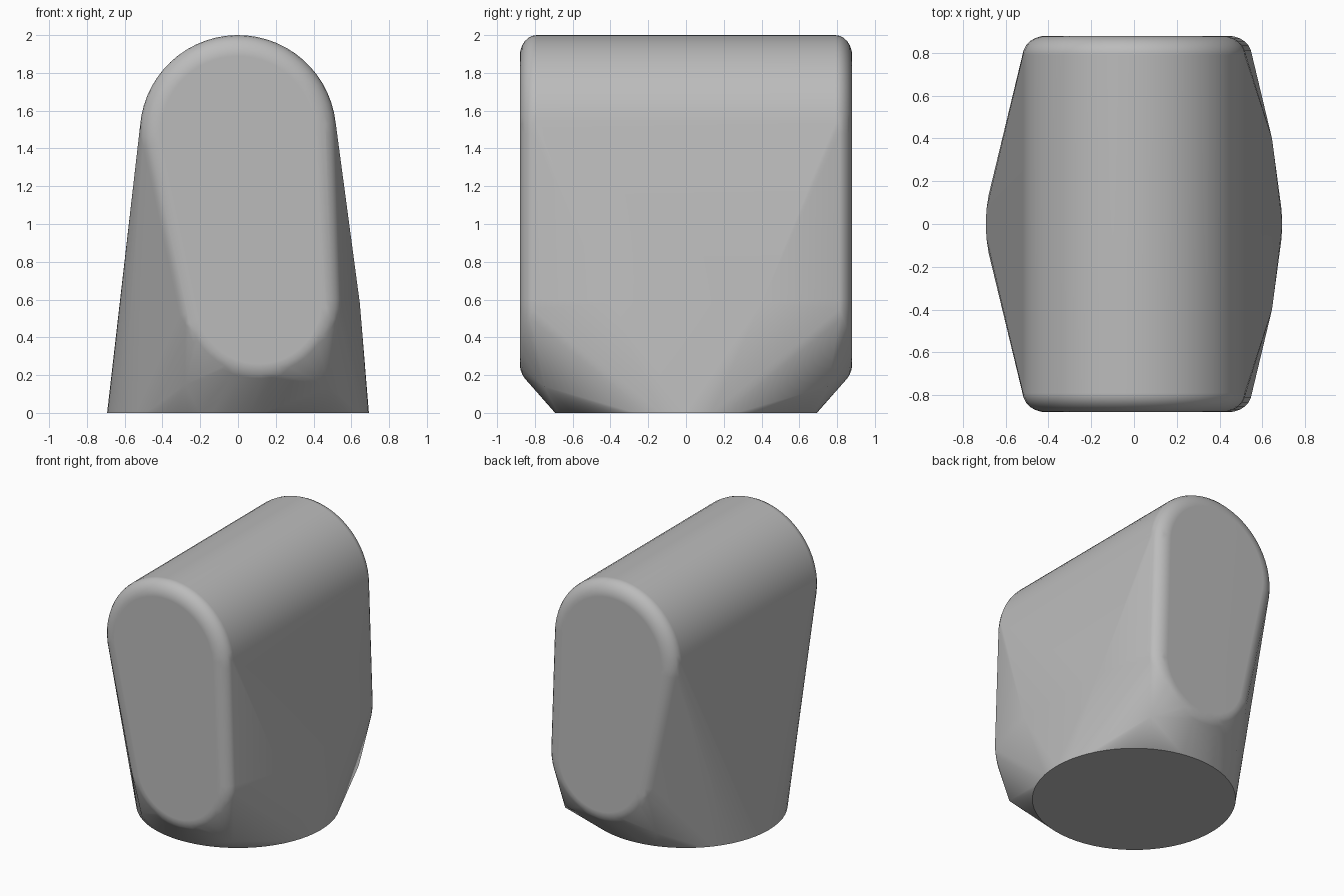
import bpy, bmesh, math

cube = bpy.data.objects.get("Cube")
if cube:
    bpy.data.objects.remove(cube)

# Single grey finish
grey = bpy.data.materials.new("matte_grey")
grey.use_nodes = True
colour = (0.5, 0.5, 0.5, 1)
grey.diffuse_color = colour
grey.node_tree.nodes["Principled BSDF"].inputs["Base Color"].default_value = colour

bm = bmesh.new()


def arc(cx, cz, radius, y, start, end, steps):
    """Points of an arc in a plane facing the front."""
    for i in range(steps + 1):
        a = math.radians(start + (end - start) * i / steps)
        bm.verts.new((cx + radius * math.cos(a), y, cz + radius * math.sin(a)))


# Round foot
for i in range(64):
    a = math.tau * i / 64
    bm.verts.new((0.693 * math.cos(a), 0.693 * math.sin(a), 0))

for side in (-1, 1):
    # Leaning end with a rounded rim: wide arc at the top, narrower one below
    for k in range(7):
        a = math.radians(90 * k / 6)
        inset = 0.11 * (1 - math.cos(a))
        y = side * (0.79 + 0.09 * math.sin(a))
        arc(0, 1.48, 0.52 - inset, y, -6, 188, 32)
        arc(0.11, 0.59, 0.44 - inset, y, 182, 362, 24)
    # Lower corners and the shoulder on the left flank
    bm.verts.new((-0.28, side * 0.75, 0.15))
    bm.verts.new((0.48, side * 0.75, 0.14))
    bm.verts.new((0.645, side * 0.4, 0.58))

# Wrap everything in one tight skin
hull = bmesh.ops.convex_hull(bm, input=bm.verts[:])
inside = {v for v in hull["geom_interior"] + hull["geom_unused"]
          if isinstance(v, bmesh.types.BMVert)}
bmesh.ops.delete(bm, geom=list(inside), context='VERTS')
bmesh.ops.dissolve_limit(bm, angle_limit=math.radians(0.5),
                         verts=bm.verts[:], edges=bm.edges[:])
bmesh.ops.recalc_face_normals(bm, faces=bm.faces[:])

mesh = bpy.data.meshes.new("rounded_block")
bm.to_mesh(mesh)
bm.free()
mesh.materials.append(grey)
block = bpy.data.objects.new("rounded_block", mesh)
bpy.context.collection.objects.link(block)

# Smooth rims, crisp foot
bpy.context.view_layer.objects.active = block
block.select_set(True)
bpy.ops.object.shade_smooth_by_angle(angle=math.radians(30))
weighted = block.modifiers.new("even_shading", 'WEIGHTED_NORMAL')
weighted.keep_sharp = True
